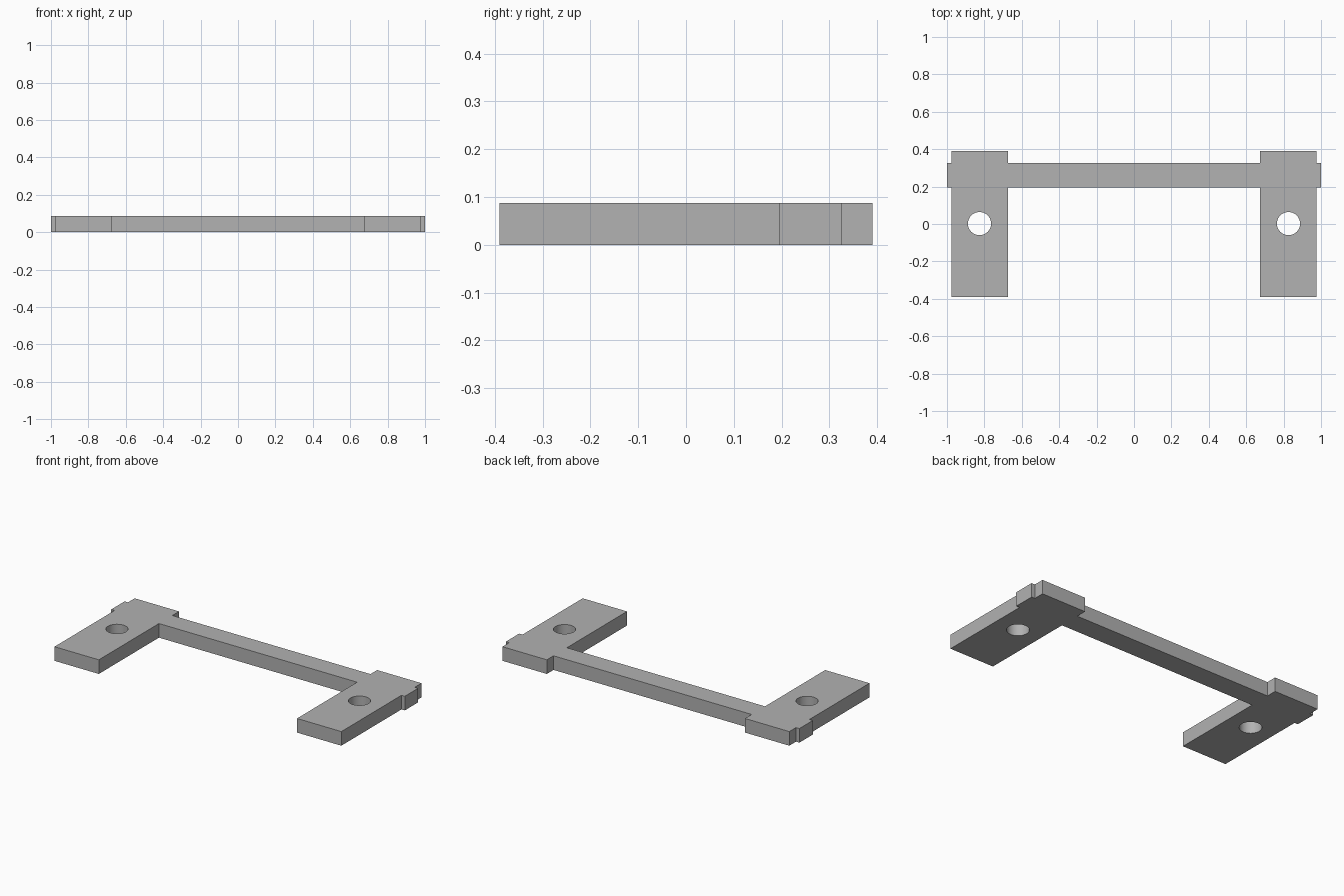
import bpy
import bmesh
import math

cube = bpy.data.objects.get("Cube")
if cube:
    bpy.data.objects.remove(cube, do_unlink=True)

HEIGHT = 0.087
INNER, OUTER, TIP = 0.675, 0.977, 1.0      # foot plate sides and bar tip
FRONT, BACK = -0.39, 0.39                  # foot plate ends
BAR_FRONT, BAR_BACK = 0.195, 0.325         # cross bar sides
HOLE_X, HOLE_Y, HOLE_R, HOLE_SIDES = 0.826, 0.002, 0.062, 48

# Plain grey material
grey = bpy.data.materials.new("plain grey")
grey.use_nodes = True
grey.diffuse_color = (0.445, 0.445, 0.445, 1)
grey.node_tree.nodes["Principled BSDF"].inputs["Base Color"].default_value = grey.diffuse_color

bm = bmesh.new()


def add_loop(points):
    verts = [bm.verts.new((x, y, 0)) for x, y in points]
    return [bm.edges.new((a, b)) for a, b in zip(verts, verts[1:] + verts[:1])]


# Outline of the left half, mirrored into a closed loop
half = [(INNER, BAR_FRONT), (INNER, FRONT), (OUTER, FRONT), (OUTER, BAR_FRONT),
        (TIP, BAR_FRONT), (TIP, BAR_BACK), (OUTER, BAR_BACK), (OUTER, BACK),
        (INNER, BACK), (INNER, BAR_BACK)]
edges = add_loop(half + [(-x, y) for x, y in reversed(half)])

# Screw hole in each foot plate
for side in (-1, 1):
    angles = [math.tau * i / HOLE_SIDES for i in range(HOLE_SIDES)]
    edges += add_loop([(side * HOLE_X + HOLE_R * math.cos(a),
                        HOLE_Y + HOLE_R * math.sin(a)) for a in angles])

# Fill the profile around the holes and raise it into a solid
bmesh.ops.triangle_fill(bm, edges=edges, use_beauty=True, normal=(0, 0, 1))
raised = bmesh.ops.extrude_face_region(bm, geom=bm.faces[:], use_keep_orig=True)
bmesh.ops.translate(bm, vec=(0, 0, HEIGHT),
                    verts=[v for v in raised["geom"] if isinstance(v, bmesh.types.BMVert)])
bmesh.ops.recalc_face_normals(bm, faces=bm.faces[:])

mesh = bpy.data.meshes.new("bracket_frame")
bm.to_mesh(mesh)
bm.free()
mesh.materials.append(grey)
frame = bpy.data.objects.new("bracket_frame", mesh)
bpy.context.collection.objects.link(frame)

# Smooth hole walls, sharp plate edges
bpy.ops.object.select_all(action="DESELECT")
frame.select_set(True)
bpy.context.view_layer.objects.active = frame
bpy.ops.object.shade_smooth_by_angle(angle=math.radians(30))
